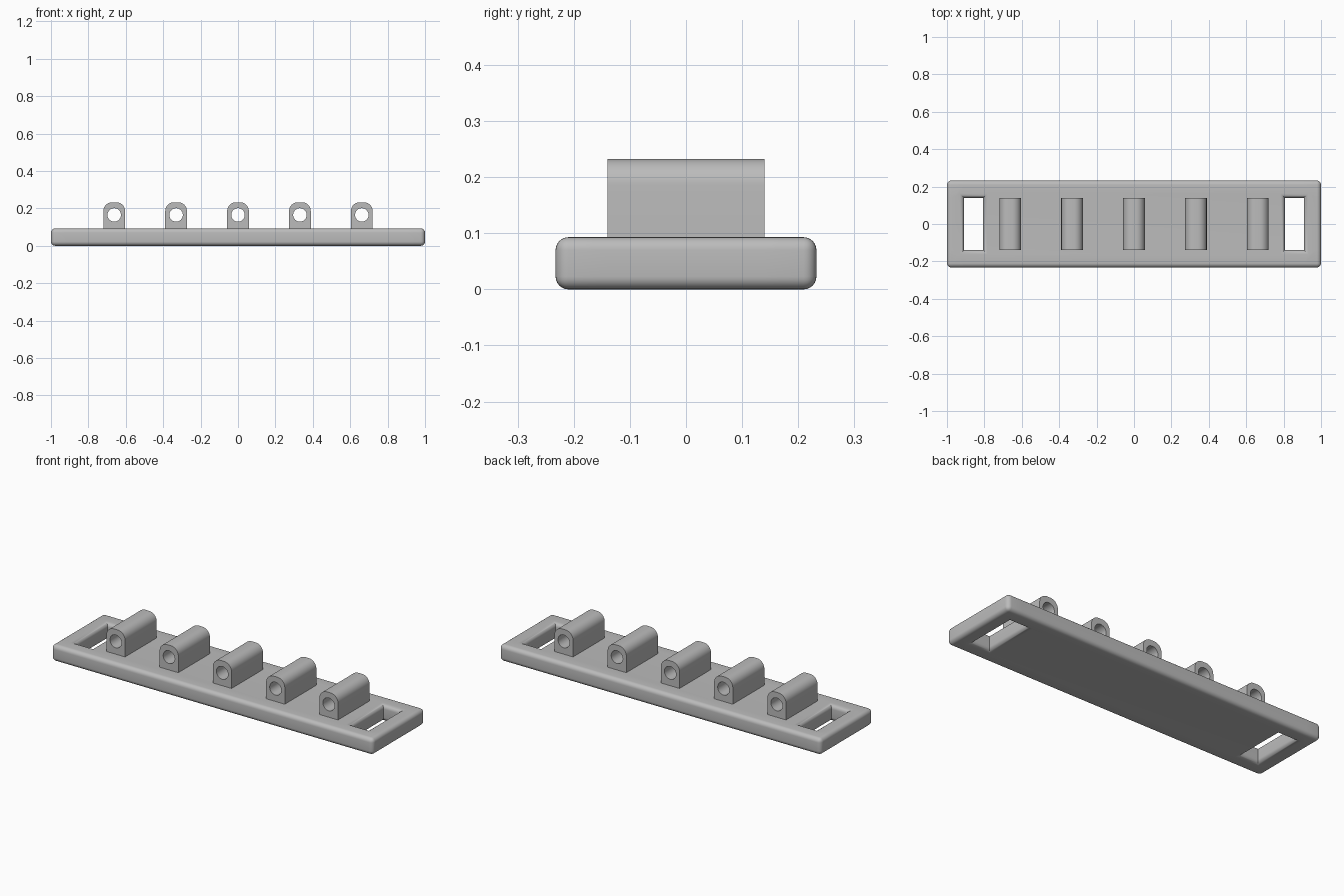
import bpy, bmesh
from math import sin, cos, pi

cube = bpy.data.objects.get("Cube")
if cube:
    bpy.data.objects.remove(cube, do_unlink=True)

grey = bpy.data.materials.new("plain grey")
grey.use_nodes = True
colour = (0.5, 0.5, 0.5, 1)
grey.diffuse_color = colour
grey.node_tree.nodes["Principled BSDF"].inputs["Base Color"].default_value = colour

HEIGHT = 0.093
FILLET = 0.023


def finish(bm, name):
    bmesh.ops.recalc_face_normals(bm, faces=bm.faces[:])
    mesh = bpy.data.meshes.new(name)
    bm.to_mesh(mesh)
    bm.free()
    mesh.materials.append(grey)
    obj = bpy.data.objects.new(name, mesh)
    bpy.context.collection.objects.link(obj)
    bpy.ops.object.select_all(action='DESELECT')
    obj.select_set(True)
    bpy.context.view_layer.objects.active = obj
    bpy.ops.object.shade_smooth_by_angle(angle=0.6)
    return obj


def extrude(bm, offset):
    """Thicken the flat faces into a solid."""
    new = bmesh.ops.extrude_face_region(bm, geom=bm.faces[:], use_keep_orig=True)
    verts = [g for g in new["geom"] if isinstance(g, bmesh.types.BMVert)]
    bmesh.ops.translate(bm, verts=verts, vec=offset)


# Base plate with a rectangular slot at each end
xs = [-1, -0.909, -0.806, 0.806, 0.909, 1]
ys = [-0.2325, -0.14, 0.14, 0.2325]
bm = bmesh.new()
grid = [[bm.verts.new((x, y, 0)) for y in ys] for x in xs]
for i in range(len(xs) - 1):
    for j in range(len(ys) - 1):
        if (i, j) not in ((1, 1), (3, 1)):
            bm.faces.new((grid[i][j], grid[i + 1][j], grid[i + 1][j + 1], grid[i][j + 1]))
extrude(bm, (0, 0, HEIGHT))
bmesh.ops.recalc_face_normals(bm, faces=bm.faces[:])

# Round every sharp edge except the inner corners of the slots
rims = [e for e in bm.edges if e.is_convex and e.calc_face_angle(0) > 1]
bmesh.ops.bevel(bm, geom=rims, offset=FILLET, segments=6, profile=0.5,
                affect='EDGES', clamp_overlap=False)
finish(bm, "base_plate")


# Row of pierced lugs with rounded shoulders
def lug(x, name):
    half, top, radius, depth = 0.058, 0.2325, 0.0465, 0.14
    outline = [(-half, HEIGHT - 0.005), (half, HEIGHT - 0.005)]
    for side, start in ((1, 0), (-1, pi / 2)):
        for k in range(11):
            a = start + k * pi / 20
            outline.append((side * (half - radius) + radius * cos(a),
                            top - radius + radius * sin(a)))
    hole = [(0.036 * cos(k * pi / 24), 0.165 + 0.036 * sin(k * pi / 24)) for k in range(48)]
    bm = bmesh.new()
    edges = []
    for loop in (outline, hole):
        verts = [bm.verts.new((x + px, -depth, pz)) for px, pz in loop]
        edges += [bm.edges.new((v, verts[i - 1])) for i, v in enumerate(verts)]
    bmesh.ops.triangle_fill(bm, edges=edges, use_beauty=True)
    extrude(bm, (0, 2 * depth, 0))
    finish(bm, name)


for n in range(5):
    lug((n - 2) * 0.331, f"lug_{n + 1}")
